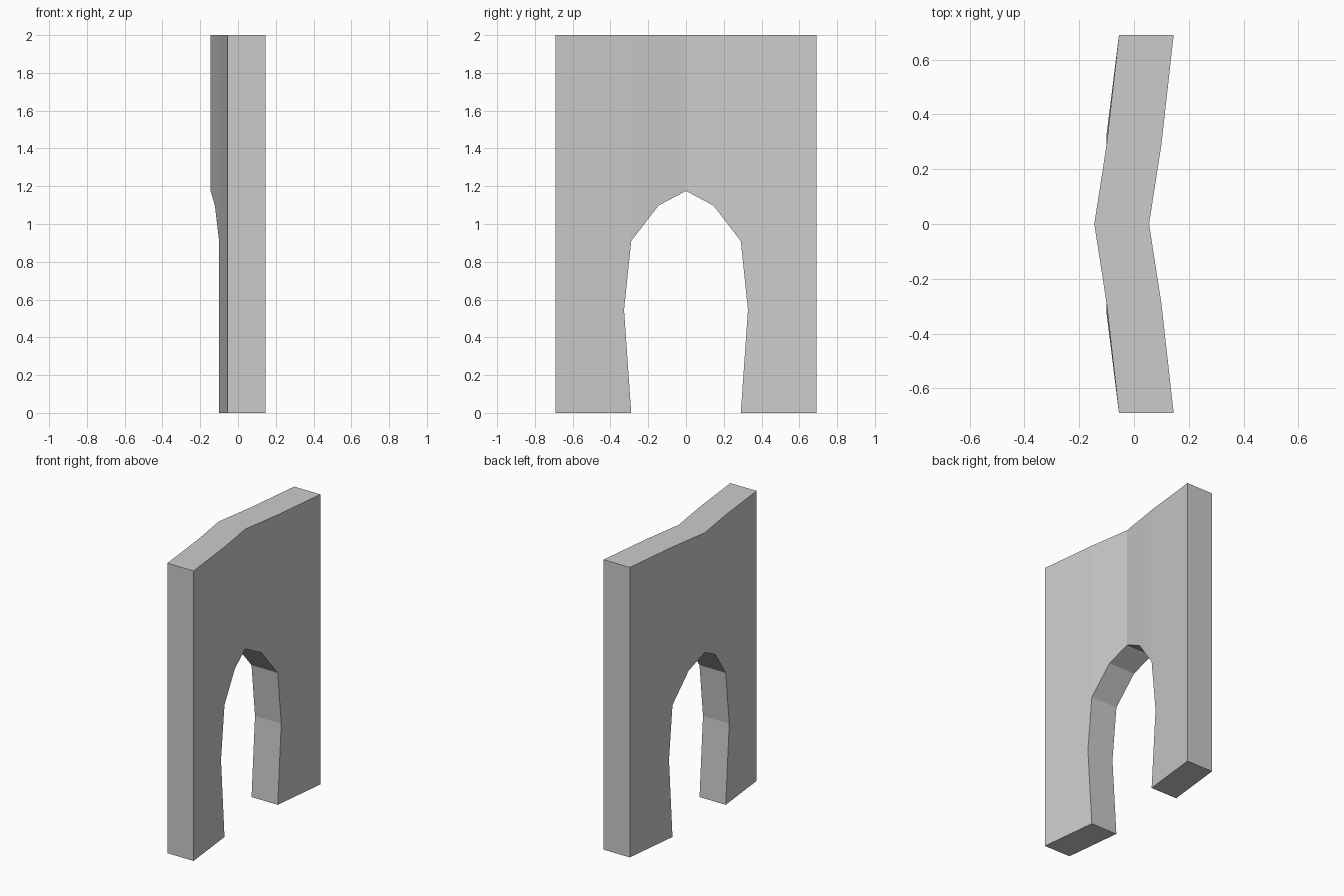
import bpy, bmesh

if "Cube" in bpy.data.objects:
    bpy.data.objects.remove(bpy.data.objects["Cube"])

THICK = 0.2
HALF_W, HEIGHT = 0.691, 2.0

# Half of the arch opening, crown to foot: (x of the folded face, y, z)
arch = [(-0.145, 0, 1.175), (-0.1225, 0.145, 1.098), (-0.10, 0.29, 0.91),
        (-0.10, 0.328, 0.545), (-0.10, 0.29, 0)]
X_OUT = -0.055

bm = bmesh.new()
inner = [bm.verts.new(p) for p in arch]

# Panel above the opening
top = [bm.verts.new((x, y, HEIGHT)) for x, y, z in arch[:3]]
for i in range(2):
    bm.faces.new((inner[i], inner[i + 1], top[i + 1], top[i]))

# Leg panel between the opening and the outer edge
outer = [bm.verts.new((X_OUT, HALF_W, z)) for x, y, z in arch[2:]]
for i in range(2):
    bm.faces.new((inner[i + 2], inner[i + 3], outer[i + 1], outer[i]))
corner = bm.verts.new((X_OUT, HALF_W, HEIGHT))
bm.faces.new((inner[2], outer[0], corner, top[2]))

# Give the panel its thickness
front = bm.faces[:]
back = bmesh.ops.extrude_face_region(bm, geom=front, use_keep_orig=True)["geom"]
bmesh.ops.translate(bm, vec=(THICK, 0, 0),
                    verts=[g for g in back if isinstance(g, bmesh.types.BMVert)])

# Open the centre plane and mirror the other half
centre = [f for f in bm.faces if all(abs(v.co.y) < 1e-5 for v in f.verts)]
bmesh.ops.delete(bm, geom=centre, context='FACES')
bmesh.ops.mirror(bm, geom=bm.verts[:] + bm.edges[:] + bm.faces[:],
                 axis='Y', merge_dist=1e-4)
bmesh.ops.remove_doubles(bm, verts=bm.verts[:], dist=1e-4)
bmesh.ops.recalc_face_normals(bm, faces=bm.faces[:])

mesh = bpy.data.meshes.new("arched_wall")
bm.to_mesh(mesh)
bm.free()
wall = bpy.data.objects.new("arched_wall", mesh)
bpy.context.collection.objects.link(wall)
